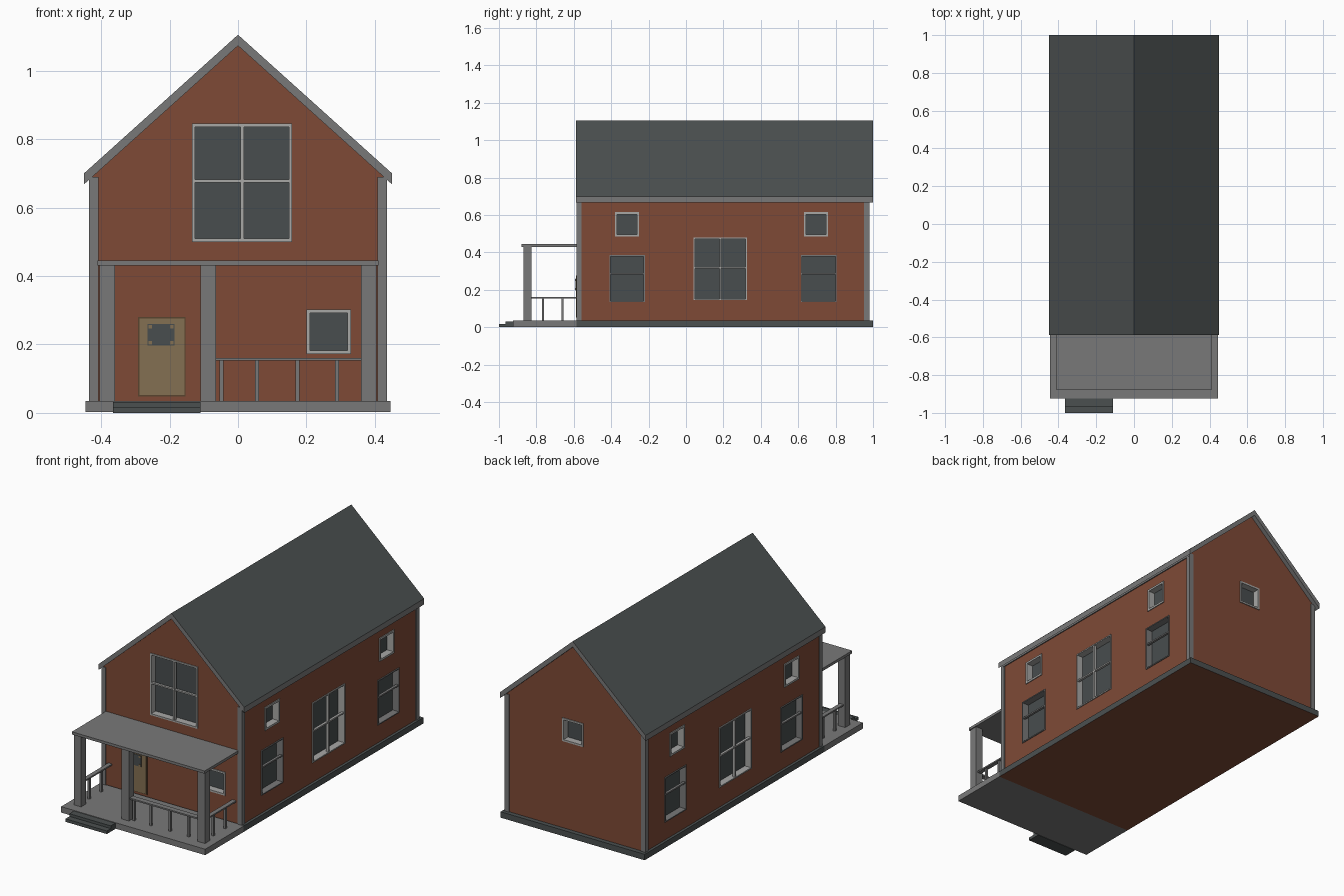
import bpy, bmesh

if "Cube" in bpy.data.objects:
    bpy.data.objects.remove(bpy.data.objects["Cube"])


def material(name, r, g, b):
    lin = [(c / 255 / 12.92 if c < 10 else ((c / 255 + 0.055) / 1.055) ** 2.4) for c in (r, g, b)]
    m = bpy.data.materials.new(name)
    m.diffuse_color = (*lin, 1)
    m.use_nodes = True
    m.node_tree.nodes["Principled BSDF"].inputs["Base Color"].default_value = m.diffuse_color
    return m


BRICK = material("red_brown_siding", 126, 74, 54)
TRIM = material("grey_trim", 121, 121, 121)
FRAME = material("light_window_frame", 168, 168, 166)
GLASS = material("dark_glass", 72, 77, 78)
ROOF = material("dark_slate", 75, 80, 80)
DOOR = material("tan_door", 132, 112, 82)
BROWN = material("dark_brown", 88, 68, 46)


def finish(name, bm, *mats):
    bmesh.ops.recalc_face_normals(bm, faces=bm.faces)
    me = bpy.data.meshes.new(name)
    bm.to_mesh(me)
    bm.free()
    for m in mats:
        me.materials.append(m)
    ob = bpy.data.objects.new(name, me)
    bpy.context.collection.objects.link(ob)
    return ob


def boxes(name, items, mat):
    """One object from boxes given as (x0, x1, y0, y1, z0, z1)."""
    bm = bmesh.new()
    for x0, x1, y0, y1, z0, z1 in items:
        vs = bmesh.ops.create_cube(bm, size=1)["verts"]
        for v in vs:
            v.co = (x0 if v.co.x < 0 else x1, y0 if v.co.y < 0 else y1, z0 if v.co.z < 0 else z1)
    return finish(name, bm, mat)


def prism(name, profile, y0, y1, *mats):
    """Extrude an xz profile along y."""
    bm = bmesh.new()
    face = bm.faces.new([bm.verts.new((x, y0, z)) for x, z in profile])
    ext = bmesh.ops.extrude_face_region(bm, geom=[face])["geom"]
    bmesh.ops.translate(bm, vec=(0, y1 - y0, 0), verts=[v for v in ext if isinstance(v, bmesh.types.BMVert)])
    return finish(name, bm, *mats)


WX, FY, BY = 0.43, -0.58, 0.975   # wall planes
DEPTH = 0.04                      # window recess


def on_wall(side, u0, u1, z0, z1, d0, d1):
    """Box on a wall: u along the wall, d outward from it."""
    if side == "right":
        return (WX + d0, WX + d1, u0, u1, z0, z1)
    if side == "left":
        return (-WX - d1, -WX - d0, u0, u1, z0, z1)
    if side == "front":
        return (u0, u1, FY - d1, FY - d0, z0, z1)
    return (u0, u1, BY + d0, BY + d1, z0, z1)


# House body with gables
body = prism("house_walls", [(-WX, 0.02), (WX, 0.02), (WX, 0.695), (0, 1.08), (-WX, 0.695)], FY, BY, BRICK)

# Windows: side, u0, u1, z0, z1, border, vertical bar, horizontal bar, frame colour
windows = [("front", -0.135, 0.158, 0.50, 0.845, 0.009, 0.012, 0.678, FRAME),
           ("front", 0.20, 0.33, 0.172, 0.302, 0.01, None, None, FRAME),
           ("back", -0.05, 0.08, 0.52, 0.65, 0.01, None, None, FRAME)]
for side in ("left", "right"):
    windows += [(side, -0.38, -0.25, 0.485, 0.615, 0.011, None, None, FRAME),
                (side, 0.63, 0.76, 0.485, 0.615, 0.011, None, None, FRAME),
                (side, 0.04, 0.325, 0.145, 0.48, 0.007, 0.183, 0.318, FRAME),
                (side, -0.41, -0.22, 0.135, 0.385, 0.006, None, 0.287, TRIM),
                (side, 0.615, 0.805, 0.135, 0.385, 0.006, None, 0.287, TRIM)]
cuts = []
for i, (side, u0, u1, z0, z1, b, bar_u, bar_z, mat) in enumerate(windows):
    e = 0.001
    cuts.append(on_wall(side, u0 + e, u1 - e, z0 + e, z1 - e, -DEPTH, 0.03))
    parts = [on_wall(side, u0, u0 + b, z0, z1, -DEPTH, 0.005),
             on_wall(side, u1 - b, u1, z0, z1, -DEPTH, 0.005),
             on_wall(side, u0 + b, u1 - b, z0, z0 + b, -DEPTH, 0.005),
             on_wall(side, u0 + b, u1 - b, z1 - b, z1, -DEPTH, 0.005)]
    if bar_u is not None:
        parts.append(on_wall(side, bar_u - 0.005, bar_u + 0.005, z0 + b, z1 - b, -0.012, 0.003))
    if bar_z is not None:
        parts.append(on_wall(side, u0 + b, u1 - b, bar_z - 0.004, bar_z + 0.004, -0.012, 0.002))
    boxes(f"{side}_window_frame_{i}", parts, mat)
    boxes(f"{side}_window_glass_{i}", [on_wall(side, u0 + b, u1 - b, z0 + b, z1 - b, -DEPTH, -DEPTH + 0.006)], GLASS)

# Cut the window recesses into the walls
cutter = boxes("window_cutter", cuts, BRICK)
cutter.hide_render = True
cutter.hide_viewport = False
mod = body.modifiers.new("window_recesses", "BOOLEAN")
mod.object, mod.operation, mod.solver = cutter, "DIFFERENCE", "EXACT"
bpy.context.view_layer.objects.active = body
bpy.ops.object.modifier_apply(modifier=mod.name)
bpy.data.objects.remove(cutter)

# Roof: slate on top, trim on edges and underside
roof = prism("roof", [(0, 1.105), (0.45, 0.70), (0.45, 0.668), (0, 1.073), (-0.45, 0.668), (-0.45, 0.70)],
             -0.588, 1.0, ROOF, TRIM)
for p in roof.data.polygons:
    p.material_index = 0 if p.normal.z > 0.1 else 1

# Foundation, with brown underside
base = boxes("foundation", [(-0.445, 0.445, -0.585, 1.0, 0.002, 0.035)], ROOF)
base.data.materials.append(BRICK)
for p in base.data.polygons:
    p.material_index = 1 if p.normal.z < -0.5 else 0

# Corner boards wrap all four corners
corner = []
for s in (-1, 1):
    xa, xb = sorted((s * 0.408, s * 0.435))
    corner += [(xa, xb, -0.585, -0.558, 0.035, 0.69), (xa, xb, 0.952, 0.98, 0.035, 0.69)]
boxes("corner_boards", corner, TRIM)
boxes("eave_boards", [(s * 0.433 - 0.003, s * 0.433 + 0.003, -0.58, 0.975, 0.672, 0.69) for s in (-1, 1)], TRIM)

# Porch deck, roof and posts
boxes("porch_deck", [(-0.445, 0.445, -0.925, -0.585, 0.002, 0.035)], TRIM)
boxes("porch_roof", [(-0.41, 0.41, -0.88, -0.58, 0.43, 0.445)], TRIM)
boxes("porch_posts", [(x, x + 0.045, -0.87, -0.825, 0.035, 0.43) for x in (-0.405, -0.11, 0.36)], TRIM)

# Porch railings
rails = [(-0.065, 0.36, -0.862, -0.832, 0.153, 0.161)]
rails += [(x - 0.006, x + 0.006, -0.853, -0.841, 0.035, 0.153) for x in (-0.048, 0.056, 0.174, 0.289)]
for s in (-1, 1):
    rails.append((s * 0.383 - 0.012, s * 0.383 + 0.012, -0.825, -0.58, 0.153, 0.161))
    rails += [(s * 0.383 - 0.006, s * 0.383 + 0.006, y - 0.006, y + 0.006, 0.035, 0.153) for y in (-0.765, -0.66)]
boxes("porch_railings", rails, TRIM)

# Front steps
boxes("front_steps", [(-0.365, -0.11, -1.0, -0.925, 0, 0.017),
                      (-0.365, -0.11, -0.965, -0.925, 0.017, 0.032)], ROOF)

# Door with a small pane and corner studs
boxes("door_surround", [on_wall("front", -0.292, -0.153, 0.048, 0.28, 0, 0.004)], BROWN)
boxes("door", [on_wall("front", -0.288, -0.157, 0.052, 0.276, 0, 0.008)], DOOR)
boxes("door_pane", [on_wall("front", -0.265, -0.185, 0.197, 0.26, 0.006, 0.010)], GLASS)
boxes("door_pane_studs", [on_wall("front", u - 0.005, u + 0.005, z - 0.005, z + 0.005, 0.008, 0.013)
                          for u in (-0.257, -0.193) for z in (0.205, 0.252)], DOOR)
